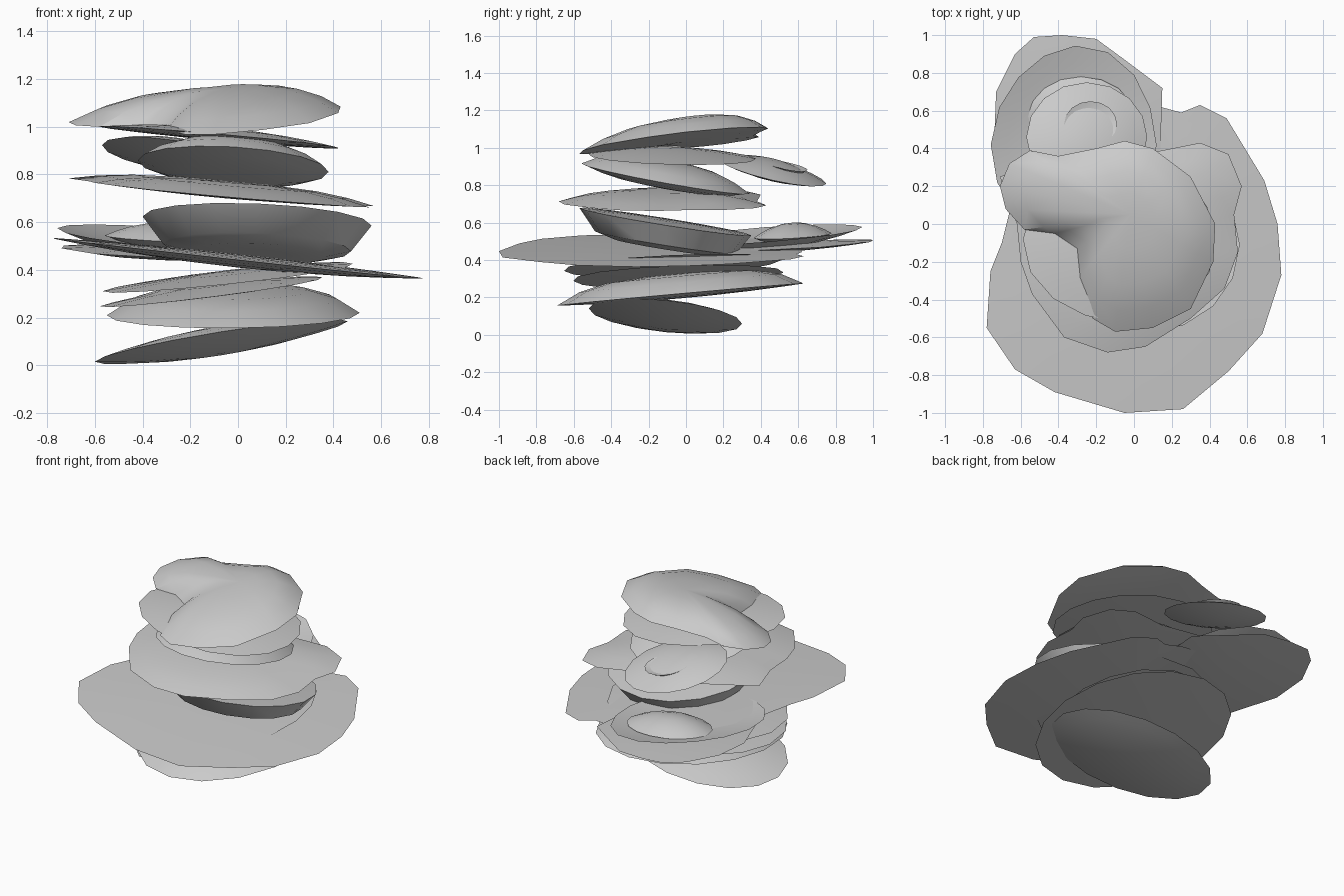
import bpy, bmesh
from math import cos, sin, pi
from mathutils import Vector

cube = bpy.data.objects.get("Cube")
if cube:
    bpy.data.objects.remove(cube, do_unlink=True)

# Single stone colour
stone = bpy.data.materials.new("stone grey")
stone.use_nodes = True
grey = (0.6, 0.6, 0.6, 1)
stone.diffuse_color = grey
stone.node_tree.nodes["Principled BSDF"].inputs["Base Color"].default_value = grey


def ellipse(radius, wobble=0.0, sides=16):
    """Slightly irregular oval outline around the origin."""
    points = []
    for i in range(sides):
        angle = 2 * pi * i / sides
        swell = 1 - wobble * (1 + sin(3 * angle + 1)) / 2
        points.append(Vector((radius[0] * cos(angle) * swell, radius[1] * sin(angle) * swell)))
    return points


def slab(name, centre, height, slope, crown, belly, radius=None, outline=None,
         wobble=0.0, crown_power=2, belly_power=2):
    """Closed lens: a tilted rim with a crown above (hollow if negative) and a belly below."""
    middle = Vector(centre)
    if outline:
        rim_points = [Vector(p) - middle for p in outline]
    else:
        rim_points = ellipse(radius, wobble)
    bm = bmesh.new()

    def vertex(point, lift):
        tilt = slope[0] * point.x + slope[1] * point.y
        return bm.verts.new((middle.x + point.x, middle.y + point.y, height + tilt + lift))

    rim = [vertex(p, 0) for p in rim_points]
    count = len(rim)
    for rise, power in ((crown, crown_power), (-belly, belly_power)):
        previous = rim
        for scale in (0.82, 0.6, 0.3):
            ring = [vertex(p * scale, rise * (1 - scale ** power)) for p in rim_points]
            for i in range(count):
                j = (i + 1) % count
                bm.faces.new((previous[i], previous[j], ring[j], ring[i]))
            previous = ring
        tip = vertex(Vector((0, 0)), rise)
        for i in range(count):
            bm.faces.new((previous[i], previous[(i + 1) % count], tip))
    bmesh.ops.recalc_face_normals(bm, faces=bm.faces)
    mesh = bpy.data.meshes.new(name)
    bm.to_mesh(mesh)
    bm.free()
    mesh.materials.append(stone)
    part = bpy.data.objects.new(name, mesh)
    bpy.context.collection.objects.link(part)
    bpy.ops.object.select_all(action="DESELECT")
    part.select_set(True)
    bpy.context.view_layer.objects.active = part
    bpy.ops.object.shade_smooth_by_angle(angle=pi / 5)


# Lowest stones
slab("base_stone", centre=(-.07, -.11), radius=(.53, .41), height=.1,
     slope=(.16, -.1), crown=.06, belly=.05)
slab("lower_stone", centre=(-.02, -.03), radius=(.53, .66), height=.215,
     slope=(.01, .09), crown=.11, belly=.02, crown_power=4)
slab("lower_sheet", centre=(-.1, -.05), radius=(.48, .58), height=.31,
     slope=(.13, .04), crown=.03, belly=.015, wobble=.06)
slab("middle_sheet", centre=(-.03, -.08), radius=(.54, .6), height=.37,
     slope=(.11, .05), crown=.02, belly=.015, wobble=.06)

# Broad plate that carries the upper pile
broad_outline = [
    (-.78, -.55), (-.63, -.77), (-.42, -.89), (-.05, -1), (.26, -.98), (.5, -.78),
    (.68, -.58), (.78, -.27), (.76, 0), (.69, .23), (.49, .56), (.35, .63),
    (.25, .59), (.14, .62), (-.3, .6), (-.6, .3), (-.7, -.1), (-.76, -.25)]
slab("broad_plate", centre=(0, -.2), outline=broad_outline, height=.45,
     slope=(-.11, .01), crown=.015, belly=.04)

# Overlapping plates at the back, the upper one hollow with a mound in it
back_outline = [
    (-.74, .45), (-.73, .7), (-.63, .9), (-.53, .99), (-.38, 1), (-.2, .98), (-.05, .87),
    (.15, .72), (.14, .4), (0, .1), (-.3, 0), (-.6, .1)]
slab("back_plate", centre=(-.3, .5), outline=back_outline, height=.475,
     slope=(-.04, .05), crown=.02, belly=.03)
slab("back_hollow_plate", centre=(-.31, .42), radius=(.45, .53), height=.535,
     slope=(-.09, .08), crown=-.05, belly=.08, wobble=.05)
slab("back_mound", centre=(-.28, .57), radius=(.28, .21), height=.53,
     slope=(-.05, .06), crown=.07, belly=.05)

# Bowl shaped stone and the stone resting over it
slab("bowl_stone", centre=(.08, -.11), radius=(.48, .46), height=.605,
     slope=(-.04, -.16), crown=.01, belly=.14, belly_power=8)
wide_outline = [
    (-.6, -.2), (-.54, -.37), (-.37, -.6), (-.14, -.68), (.06, -.65), (.3, -.5),
    (.48, -.34), (.55, -.15), (.53, .05), (.57, .2), (.5, .37), (.35, .43),
    (.1, .38), (-.3, .4), (-.71, .25), (-.62, 0)]
slab("wide_stone", centre=(-.03, -.13), outline=wide_outline, height=.715,
     slope=(-.09, .02), crown=.055, belly=.015, crown_power=3)

# Upper stones
slab("tilted_stone", centre=(-.02, -.11), radius=(.4, .45), height=.835,
     slope=(-.06, -.18), crown=.1, belly=.05, crown_power=3, belly_power=3)
slab("rear_stone", centre=(-.25, .46), radius=(.32, .29), height=.875,
     slope=(-.15, -.23), crown=.06, belly=.04)
slab("rear_knob", centre=(-.23, .53), radius=(.14, .12), height=.905,
     slope=(-.14, -.2), crown=-.02, belly=.05)
slab("upper_sheet", centre=(-.07, -.08), radius=(.52, .46), height=.955,
     slope=(-.09, -.03), crown=.04, belly=.01, wobble=.05)

# Kidney shaped cap stone
cap_outline = [
    (-.71, .2), (-.66, .32), (-.55, .39), (-.4, .36), (-.2, .4), (-.05, .44), (.1, .4),
    (.3, .25), (.43, 0), (.42, -.2), (.3, -.45), (.1, -.55), (-.1, -.57), (-.22, -.5),
    (-.3, -.3), (-.3, -.13), (-.42, -.05), (-.58, -.03), (-.68, .08)]
slab("cap_stone", centre=(-.02, .05), outline=cap_outline, height=1.055,
     slope=(.08, .13), crown=.11, belly=.01, crown_power=3)
